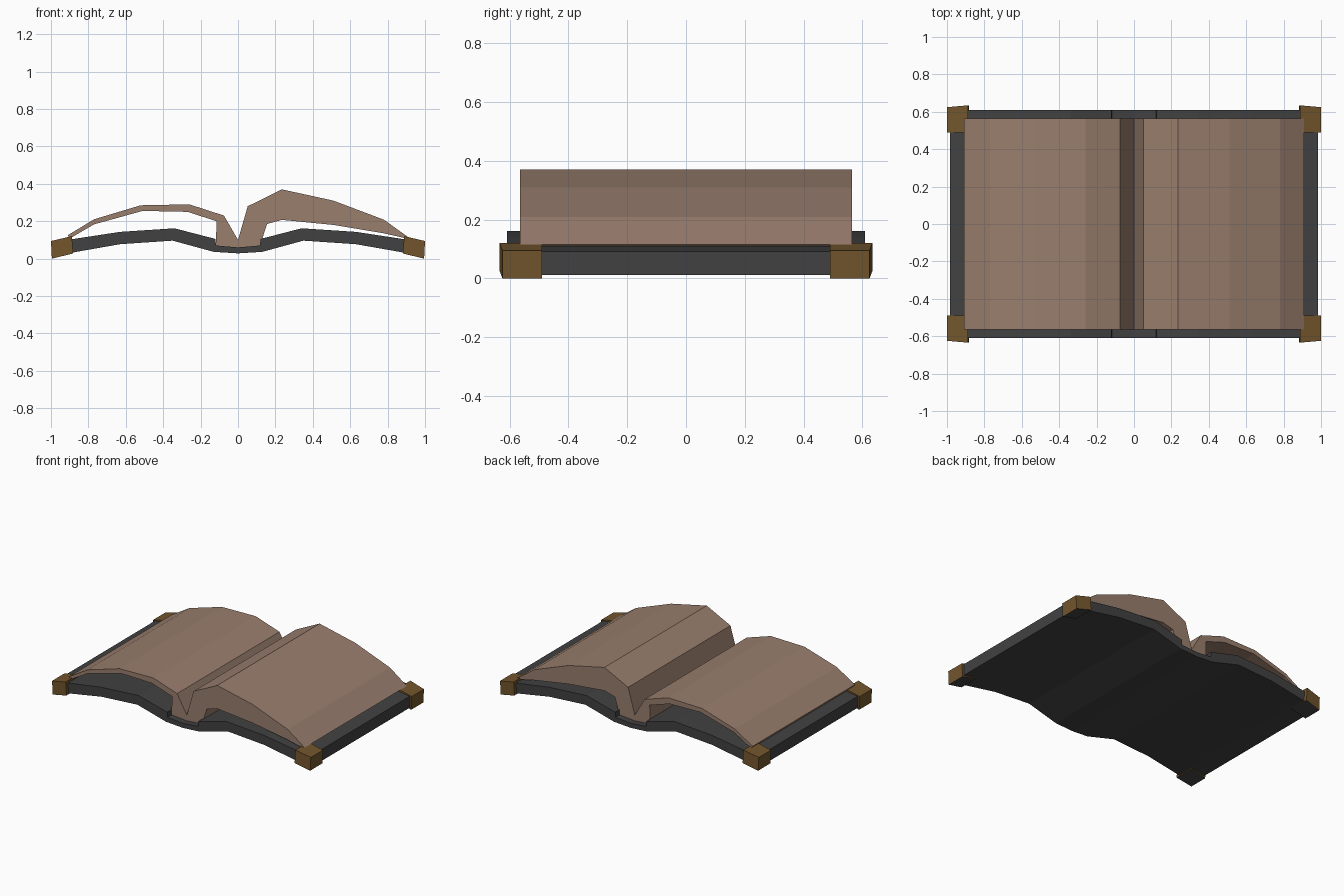
import bpy
import bmesh

cube = bpy.data.objects.get("Cube")
if cube:
    bpy.data.objects.remove(cube, do_unlink=True)


def make_material(name, colour):
    material = bpy.data.materials.new(name)
    material.use_nodes = True
    material.diffuse_color = (*colour, 1)
    shader = material.node_tree.nodes["Principled BSDF"]
    shader.inputs["Base Color"].default_value = (*colour, 1)
    shader.inputs["Roughness"].default_value = 0.9
    return material


paper = make_material("warm paper", (0.32, 0.21, 0.155))
leather = make_material("dark leather", (0.053, 0.053, 0.053))
brass = make_material("old brass", (0.17, 0.092, 0.026))


def extrude_profile(name, outline, front, back, materials):
    """Extrude an outline of (x, z) points between two depth functions of x."""
    bm = bmesh.new()
    near = [bm.verts.new((x, front(x), z)) for x, z in outline]
    far = [bm.verts.new((x, back(x), z)) for x, z in outline]
    bm.faces.new(near)
    bm.faces.new(far[::-1])
    for i in range(len(outline)):
        j = (i + 1) % len(outline)
        bm.faces.new((near[i], far[i], far[j], near[j]))
    bmesh.ops.recalc_face_normals(bm, faces=bm.faces)
    mesh = bpy.data.meshes.new(name)
    bm.to_mesh(mesh)
    bm.free()
    for material in materials:
        mesh.materials.append(material)
    part = bpy.data.objects.new(name, mesh)
    bpy.context.collection.objects.link(part)
    return part


def straight(name, outline, half_depth, material):
    return extrude_profile(name, outline, lambda x: -half_depth,
                           lambda x: half_depth, [material])


def mirrored(points):
    """Continue a left-to-right half outline over to the other side."""
    return points + [(-x, z) for x, z in reversed(points) if x]


# Cover: two arched boards joined by a thinner, lower spine
cover_top = mirrored([(-0.985, 0.092), (-0.88, 0.105), (-0.63, 0.143),
                      (-0.34, 0.162), (-0.12, 0.105), (-0.118, 0.07), (0, 0.06)])
cover_bottom = mirrored([(-0.985, 0.012), (-0.87, 0.035), (-0.63, 0.077),
                         (-0.35, 0.096), (-0.13, 0.036), (0, 0.028)])
straight("cover", cover_top + cover_bottom[::-1], 0.61, leather)

# Pages: a thin raised sheaf on the right, a thick one on the left
page_top = [(-0.91, 0.125), (-0.77, 0.21), (-0.52, 0.285), (-0.26, 0.29),
            (-0.075, 0.23), (0, 0.1), (0.052, 0.28), (0.235, 0.37),
            (0.51, 0.31), (0.78, 0.208), (0.91, 0.115)]
page_bottom = [(0.9, 0.108), (0.78, 0.135), (0.51, 0.18), (0.235, 0.207),
               (0.155, 0.185), (0.118, 0.068), (0, 0.058), (-0.118, 0.068),
               (-0.115, 0.2), (-0.27, 0.25), (-0.51, 0.255), (-0.77, 0.183),
               (-0.9, 0.107)]
straight("pages", page_top + page_bottom, 0.565, paper)

# Corner guards: tilted, slightly tapered blocks with dark undersides
guard = [(0.888, 0.12), (1, 0.094), (0.995, 0), (0.882, 0.027)]


def guard_edge(x):
    return 0.635 - 0.09 * (abs(x) - 0.882)


for side, side_name in ((-1, "right"), (1, "left")):
    for end, end_name in ((-1, "front"), (1, "back")):
        corner = extrude_profile(
            f"corner_guard_{end_name}_{side_name}",
            [(side * x, z) for x, z in guard],
            lambda x: end * 0.49, lambda x: end * guard_edge(x),
            [brass, leather])
        for face in corner.data.polygons:
            face.material_index = int(face.normal.z < -0.7)
